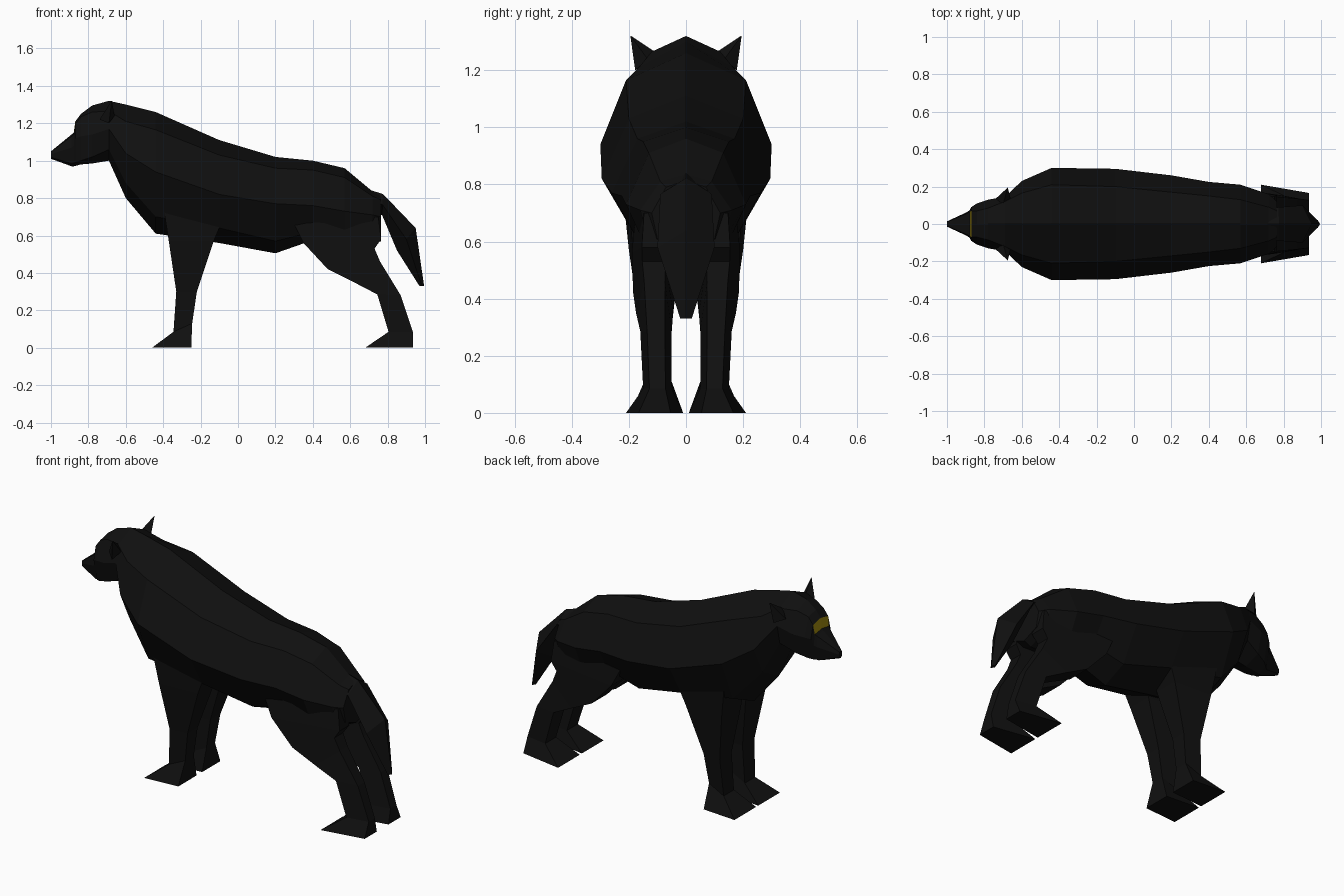
import bpy, bmesh
from mathutils import Vector


def material(name, rgb):
    m = bpy.data.materials.new(name)
    m.diffuse_color = (*rgb, 1)
    return m


BLACK = material("black fur", (0.005, 0.005, 0.005))
YELLOW = material("yellow eyes", (0.36, 0.26, 0.005))


def loft(name, rings, mats=(BLACK,)):
    """Skin a list of equal-length rings and cap both ends."""
    bm = bmesh.new()
    loops = [[bm.verts.new(p) for p in r] for r in rings]
    n = len(loops[0])
    for a, b in zip(loops, loops[1:]):
        for i in range(n):
            j = (i + 1) % n
            bm.faces.new((a[i], a[j], b[j], b[i]))
    bm.faces.new(loops[0])
    bm.faces.new(loops[-1])
    bmesh.ops.recalc_face_normals(bm, faces=bm.faces)
    me = bpy.data.meshes.new(name)
    bm.to_mesh(me)
    bm.free()
    for m in mats:
        me.materials.append(m)
    ob = bpy.data.objects.new(name, me)
    bpy.context.collection.objects.link(ob)
    return ob


def trunk_ring(x, zt, yu, zu, ym, zm, yl, zl, zb):
    """Symmetric eight-point section: spine, upper, widest, lower, belly."""
    side = [(yu, zu), (ym, zm), (yl, zl)]
    pts = [(0, zt)] + side + [(0, zb)] + [(-y, z) for y, z in reversed(side)]
    return [(x, y, z) for y, z in pts]


def limb_ring(s, xf, zf, xb, zb, yi, yo, pinch):
    """Four-corner leg section, narrowed at the back."""
    d = (yo - yi) * pinch
    return [(xf, s * yi, zf), (xf, s * yo, zf),
            (xb, s * (yo - d), zb), (xb, s * (yi + d), zb)]


# Head: nose, muzzle, brow step, skull
neck = (-0.69, 1.32, .12, 1.265, .145, 1.17, .12, 1.06, 1.0)
head_rows = [
    (-1.0, 1.05, .010, 1.048, .014, 1.035, .010, 1.018, 1.01),
    (-0.89, 1.14, .058, 1.13, .065, 1.07, .045, 0.985, .97),
    (-0.878, 1.15, .065, 1.14, .075, 1.08, .05, 0.988, .97),
    (-0.870, 1.21, .07, 1.195, .09, 1.12, .06, 0.99, .972),
    (-0.84, 1.25, .07, 1.235, .11, 1.13, .08, 1.0, .98),
    (-0.78, 1.295, .085, 1.26, .13, 1.14, .10, 1.02, .985),
    neck]
head = loft("head", [trunk_ring(*r) for r in head_rows], (BLACK, YELLOW))
# Eye band on the forward-facing brow step
for f in head.data.polygons:
    if f.normal.x < -0.8 and f.center.z > 1.15 and f.center.x < -0.865:
        f.material_index = 1

# Body: neck, shoulders, ribs, waist, hips, rump
body_rows = [
    neck,
    (-0.60, 1.30, .165, 1.21, .23, 1.04, .15, .88, .80),
    (-0.44, 1.26, .21, 1.165, .30, .94, .20, .70, .61),
    (-0.10, 1.11, .20, 1.03, .295, .82, .19, .64, .56),
    (0.20, 1.02, .17, .96, .26, .77, .15, .57, .505),
    (0.40, 1.00, .15, .95, .225, .76, .14, .62, .575),
    (0.57, 0.96, .13, .91, .21, .73, .15, .60, .55),
    (0.72, 0.835, .09, .81, .16, .71, .13, .60, .55),
    (0.765, 0.815, .07, .79, .12, .70, .10, .61, .57)]
loft("body", [trunk_ring(*r) for r in body_rows])

# Tail: flattened diamond sections (top x, z, under x, z, half width)
tail_rows = [(.70, .845, .70, .72, .07), (.775, .822, .77, .71, .09),
             (.95, .64, .85, .52, .10), (.995, .33, .97, .33, .02)]
loft("tail", [[(xt, 0, zt), ((xt + xu) / 2, w, (zt + zu) / 2),
               (xu, 0, zu), ((xt + xu) / 2, -w, (zt + zu) / 2)]
              for xt, zt, xu, zu, w in tail_rows])

# Legs: front x, z, back x, z, inner y, outer y
front_leg = [(-.40, .76, -.05, .76, .01, .22), (-.37, .57, -.13, .57, .02, .20),
             (-.33, .30, -.22, .30, .05, .16), (-.345, .085, -.245, .13, .05, .145),
             (-.46, 0, -.25, 0, .01, .21)]
hind_leg = [(.30, .66, .75, .70, .03, .18), (.35, .56, .765, .58, .03, .19),
            (.48, .42, .73, .53, .04, .185), (.62, .35, .76, .46, .045, .175),
            (.745, .285, .87, .28, .05, .16), (.805, .085, .935, .085, .05, .15),
            (.68, 0, .935, 0, .01, .21)]
for side, s in (("left", -1), ("right", 1)):
    loft("front_leg_" + side, [limb_ring(s, *r, 0.08) for r in front_leg])
    loft("hind_leg_" + side, [limb_ring(s, *r, 0.22) for r in hind_leg])
    # Ear: thin triangular spike leaning outward and back
    tip = Vector((-.675, s * .195, 1.322))
    base = [Vector((-.74, s * .135, 1.22)), Vector((-.70, s * .105, 1.262)),
            Vector((-.66, s * .135, 1.24)), Vector((-.69, s * .178, 1.20))]
    loft("ear_" + side, [base, [tip.lerp(b, 0.03) for b in base]])
